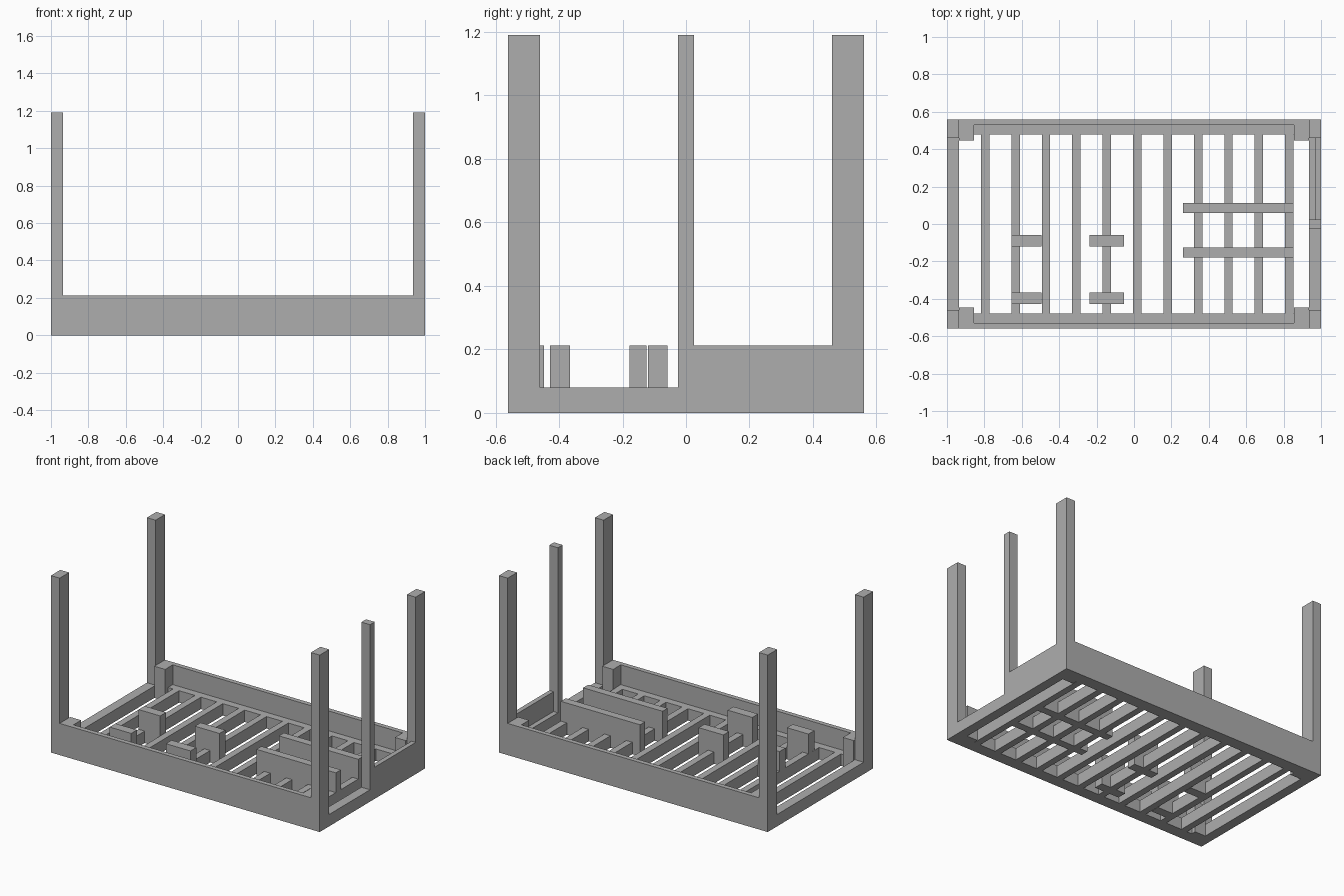
import bpy
import bmesh
from mathutils import Matrix, Vector

cube = bpy.data.objects.get("Cube")
if cube:
    bpy.data.objects.remove(cube, do_unlink=True)

grey = bpy.data.materials.new("plain grey")
grey.diffuse_color = (0.42, 0.42, 0.42, 1)
grey.use_nodes = True
grey.node_tree.nodes["Principled BSDF"].inputs["Base Color"].default_value = grey.diffuse_color


def box(name, x, y, z):
    """Flat-faced box spanning the given (low, high) ranges."""
    low, high = (Vector(corner) for corner in zip(x, y, z))
    bm = bmesh.new()
    place = Matrix.Translation((low + high) / 2) @ Matrix.Diagonal((high - low).to_4d())
    bmesh.ops.create_cube(bm, size=1, matrix=place)
    mesh = bpy.data.meshes.new(name)
    bm.to_mesh(mesh)
    bm.free()
    mesh.materials.append(grey)
    obj = bpy.data.objects.new(name, mesh)
    bpy.context.collection.objects.link(obj)
    return obj


def mirrored(side, low, high):
    """Range on the positive side, or its mirror image."""
    return (low, high) if side > 0 else (-high, -low)


# Main heights and outline
HALF_X, HALF_Y = 1.0, 0.56
BEAM, WALL, TOP = 0.08, 0.213, 1.19
POST_X, POST_Y = 0.935, 0.46
BLOCK_X = 0.855
INNER_Y = 0.478

# Base frame, long side boards, corner posts and corner blocks
for side_y, end in ((-1, "front"), (1, "back")):
    box(f"{end}_beam", (-HALF_X, HALF_X), mirrored(side_y, INNER_Y, HALF_Y), (0, BEAM))
    box(f"{end}_board", (-BLOCK_X, BLOCK_X), mirrored(side_y, 0.528, HALF_Y), (BEAM, WALL))
    for side_x, hand in ((-1, "right"), (1, "left")):
        box(f"{end}_{hand}_post", mirrored(side_x, POST_X, HALF_X),
            mirrored(side_y, POST_Y, HALF_Y), (BEAM, TOP))
        box(f"{end}_{hand}_corner_block", mirrored(side_x, BLOCK_X, POST_X),
            mirrored(side_y, 0.447, HALF_Y), (0, WALL))

for side_x, hand in ((-1, "right"), (1, "left")):
    box(f"{hand}_end_beam", mirrored(side_x, POST_X, HALF_X), (-INNER_Y, INNER_Y), (0, BEAM))

# Half-length end board and its slim door post
box("left_end_board", (0.968, HALF_X), (0.025, POST_Y), (BEAM, WALL))
box("door_post", (POST_X, HALF_X), (-0.025, 0.025), (BEAM, TOP))

# Floor joists
for i in range(11):
    x = -0.818 + 0.1626 * i
    box(f"joist_{i + 1}", (x, x + 0.045), (-INNER_Y, INNER_Y), (0, BEAM))

# Long support rails across the joists
for name, y in (("front_rail", -0.178), ("back_rail", 0.06)):
    box(name, (0.262, 0.853), (y, y + 0.053), (0, WALL))

# Short support blocks, two pairs
for row, y in (("front", -0.428), ("back", -0.12)):
    box(f"{row}_outer_support", (-0.655, -0.495), (y, y + 0.062), (0, WALL))
    box(f"{row}_inner_support", (-0.237, -0.054), (y, y + 0.062), (0, WALL))
